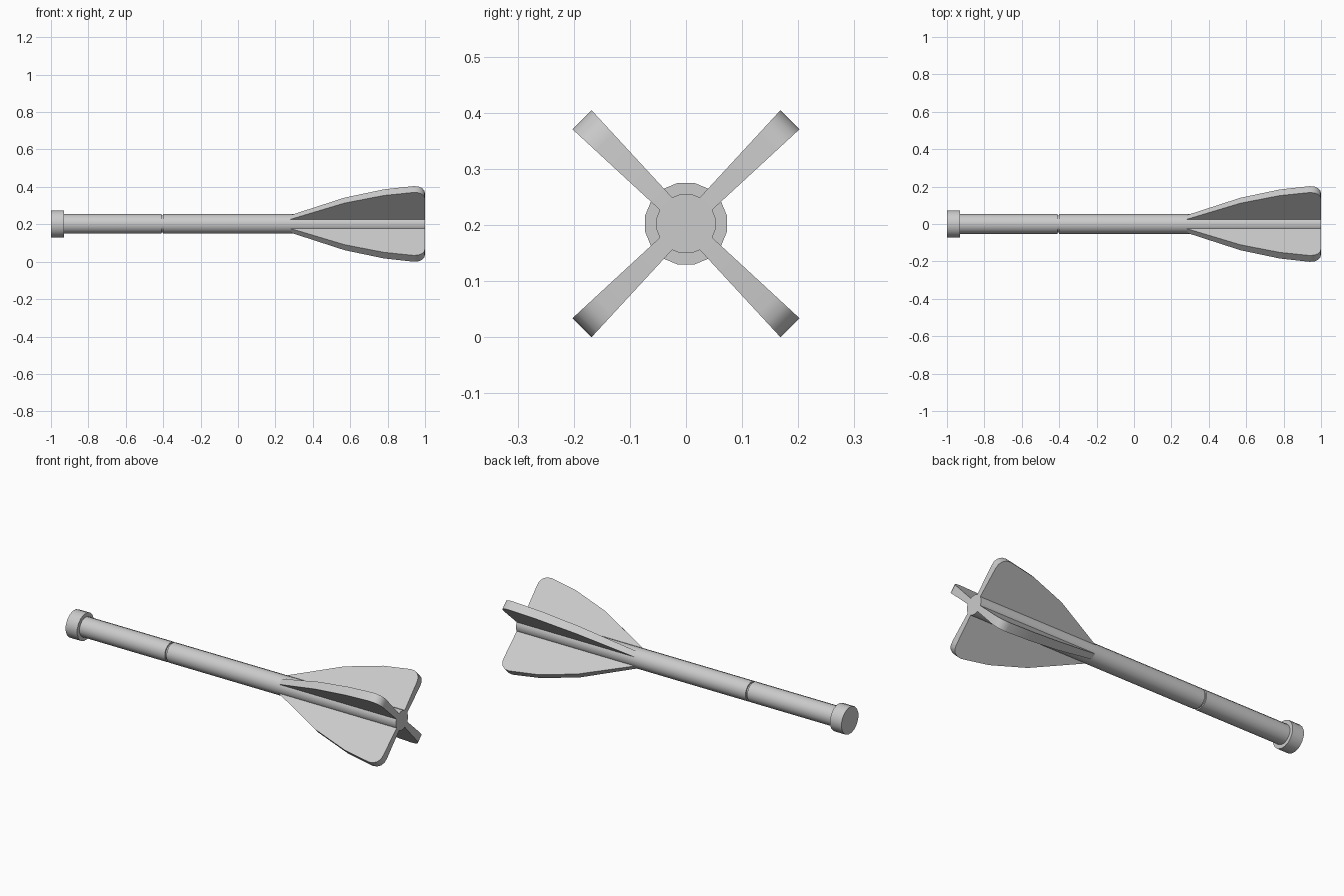
import bpy, bmesh, math
from mathutils import Matrix

if "Cube" in bpy.data.objects:
    bpy.data.objects.remove(bpy.data.objects["Cube"])

AXIS_Z = 0.202
SIDES = 16

grey = bpy.data.materials.new("light_grey")
grey.use_nodes = True
colour = (0.6, 0.6, 0.6, 1)
grey.diffuse_color = colour
next(n for n in grey.node_tree.nodes
     if n.type == "BSDF_PRINCIPLED").inputs["Base Color"].default_value = colour


def finish(name, bm, angle):
    """Turn a bmesh into a shaded object lying on the shaft axis."""
    bmesh.ops.recalc_face_normals(bm, faces=bm.faces)
    mesh = bpy.data.meshes.new(name)
    bm.to_mesh(mesh)
    bm.free()
    mesh.materials.append(grey)
    ob = bpy.data.objects.new(name, mesh)
    ob.location.z = AXIS_Z
    bpy.context.collection.objects.link(ob)
    bpy.ops.object.select_all(action="DESELECT")
    ob.select_set(True)
    bpy.context.view_layer.objects.active = ob
    bpy.ops.object.shade_smooth_by_angle(angle=math.radians(angle))
    return ob


# Shaft: end cap, narrow groove and long rod turned around the x axis
profile = [(-1, 0.0743), (-0.93, 0.0743), (-0.93, 0.0535), (-0.41, 0.0535),
           (-0.41, 0.046), (-0.4, 0.046), (-0.4, 0.0535), (1, 0.0535)]
bm = bmesh.new()
rings = []
for x, r in profile:
    angles = [(i + 0.5) * math.tau / SIDES for i in range(SIDES)]
    rings.append([bm.verts.new((x, r * math.cos(a), r * math.sin(a))) for a in angles])
for a, b in zip(rings, rings[1:]):
    for i in range(SIDES):
        j = (i + 1) % SIDES
        bm.faces.new((a[i], a[j], b[j], b[i]))
bm.faces.new(rings[0])
bm.faces.new(rings[-1])
finish("shaft", bm, 35)

# Fins: four diagonal blades that get thicker towards the tip
outline = [(0.275, 0.02), (0.275, 0.048), (0.57, 0.178), (0.78, 0.238),
           (0.94, 0.262), (0.965, 0.259), (0.985, 0.247), (0.997, 0.228),
           (1, 0.205), (1, 0.02)]
for k, name in enumerate(("back_upper", "front_upper", "front_lower", "back_lower")):
    bm = bmesh.new()
    sheets = []
    for side in (-1, 1):
        sheets.append([bm.verts.new((x, r, side * (0.0155 + (r - 0.05) * 0.04)))
                       for x, r in outline])
        bm.faces.new(sheets[-1])
    for i in range(len(outline)):
        j = (i + 1) % len(outline)
        bm.faces.new((sheets[0][i], sheets[0][j], sheets[1][j], sheets[1][i]))
    turn = Matrix.Rotation(math.pi / 4 + k * math.pi / 2, 4, "X")
    bmesh.ops.transform(bm, matrix=turn, verts=bm.verts)
    finish(name + "_fin", bm, 35)
